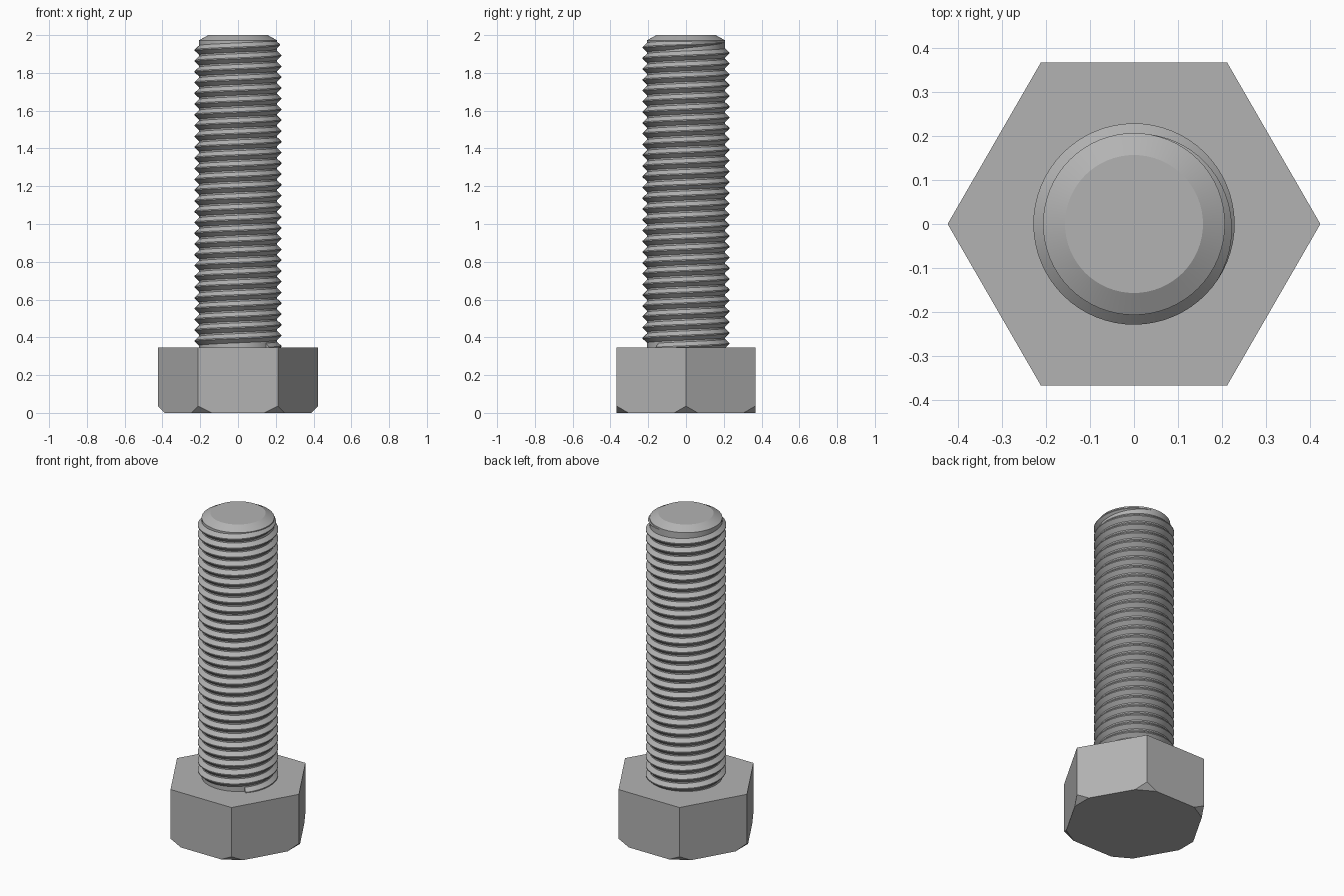
import bpy, bmesh
from math import pi, cos, sin, radians

cube = bpy.data.objects.get("Cube")
if cube:
    bpy.data.objects.remove(cube)

HEAD_R, HEAD_H, CUT = 0.424, 0.345, 0.036
CORE_R, CREST_R, TOP_R = 0.207, 0.229, 0.157
TOP_Z, SHOULDER_Z = 2.0, 1.972
PITCH, STEPS = 0.057, 64

steel = bpy.data.materials.new("grey steel")
steel.use_nodes = True
GREY = (0.45, 0.45, 0.45, 1)
steel.diffuse_color = GREY
steel.node_tree.nodes["Principled BSDF"].inputs["Base Color"].default_value = GREY


def finish(bm, name, smooth=None):
    bmesh.ops.recalc_face_normals(bm, faces=bm.faces)
    mesh = bpy.data.meshes.new(name)
    bm.to_mesh(mesh)
    bm.free()
    mesh.materials.append(steel)
    obj = bpy.data.objects.new(name, mesh)
    bpy.context.collection.objects.link(obj)
    if smooth:
        bpy.ops.object.select_all(action='DESELECT')
        obj.select_set(True)
        bpy.context.view_layer.objects.active = obj
        bpy.ops.object.shade_smooth_by_angle(angle=radians(smooth))
    return obj


# Hexagonal head with its lower corners cut off at 45 degrees
bm = bmesh.new()
bmesh.ops.create_cone(bm, cap_ends=True, segments=6, radius1=HEAD_R,
                      radius2=HEAD_R, depth=HEAD_H)
bmesh.ops.translate(bm, verts=bm.verts, vec=(0, 0, HEAD_H / 2))
# put the corners on the x axis
first = min(bm.verts, key=lambda v: abs(v.co.y))
if abs(first.co.y) > 0.01:
    for v in bm.verts:
        v.co.x, v.co.y = v.co.y, -v.co.x
for i in range(6):
    a = i * pi / 3
    out = (cos(a), sin(a))
    cut = bmesh.ops.bisect_plane(
        bm, geom=bm.verts[:] + bm.edges[:] + bm.faces[:], clear_outer=True,
        plane_co=(out[0] * HEAD_R, out[1] * HEAD_R, CUT),
        plane_no=(out[0], out[1], -1))
    rim = [e for e in cut["geom_cut"] if isinstance(e, bmesh.types.BMEdge)]
    bmesh.ops.holes_fill(bm, edges=rim)
finish(bm, "hex_head")

# Shank core with a chamfered tip
bm = bmesh.new()
rings = []
for r, z in ((CORE_R, HEAD_H - 0.01), (CORE_R, SHOULDER_Z), (TOP_R, TOP_Z)):
    rings.append([bm.verts.new((r * cos(2 * pi * i / STEPS),
                                r * sin(2 * pi * i / STEPS), z))
                  for i in range(STEPS)])
for low, high in zip(rings, rings[1:]):
    for i in range(STEPS):
        j = (i + 1) % STEPS
        bm.faces.new((low[i], low[j], high[j], high[i]))
bm.faces.new(rings[-1])
bm.faces.new(rings[0][::-1])
finish(bm, "shank_core", 20)

# Right-handed thread ridge, fading out at its upper end
bm = bmesh.new()
end_angle, end_z = radians(85), 1.962
turns = (end_z - HEAD_H) / PITCH
count = int(turns * STEPS)
fade = STEPS * 0.33
sections = []
for k in range(count + 1):
    a = end_angle - 2 * pi * k / STEPS
    z = end_z - PITCH * k / STEPS
    grow = min(1, k / fade)
    crest = CORE_R - 0.001 + (CREST_R - CORE_R + 0.001) * grow
    half = PITCH * 0.46 * max(grow, 0.1)
    profile = ((CORE_R - 0.002, half), (crest, 0.003 * grow),
               (crest, -0.003 * grow), (CORE_R - 0.002, -half))
    sections.append([bm.verts.new((r * cos(a), r * sin(a), z + dz))
                     for r, dz in profile])
for s, t in zip(sections, sections[1:]):
    for i in range(4):
        j = (i + 1) % 4
        bm.faces.new((s[i], s[j], t[j], t[i]))
bm.faces.new(sections[0])
bm.faces.new(sections[-1][::-1])
finish(bm, "thread_ridge", 25)
